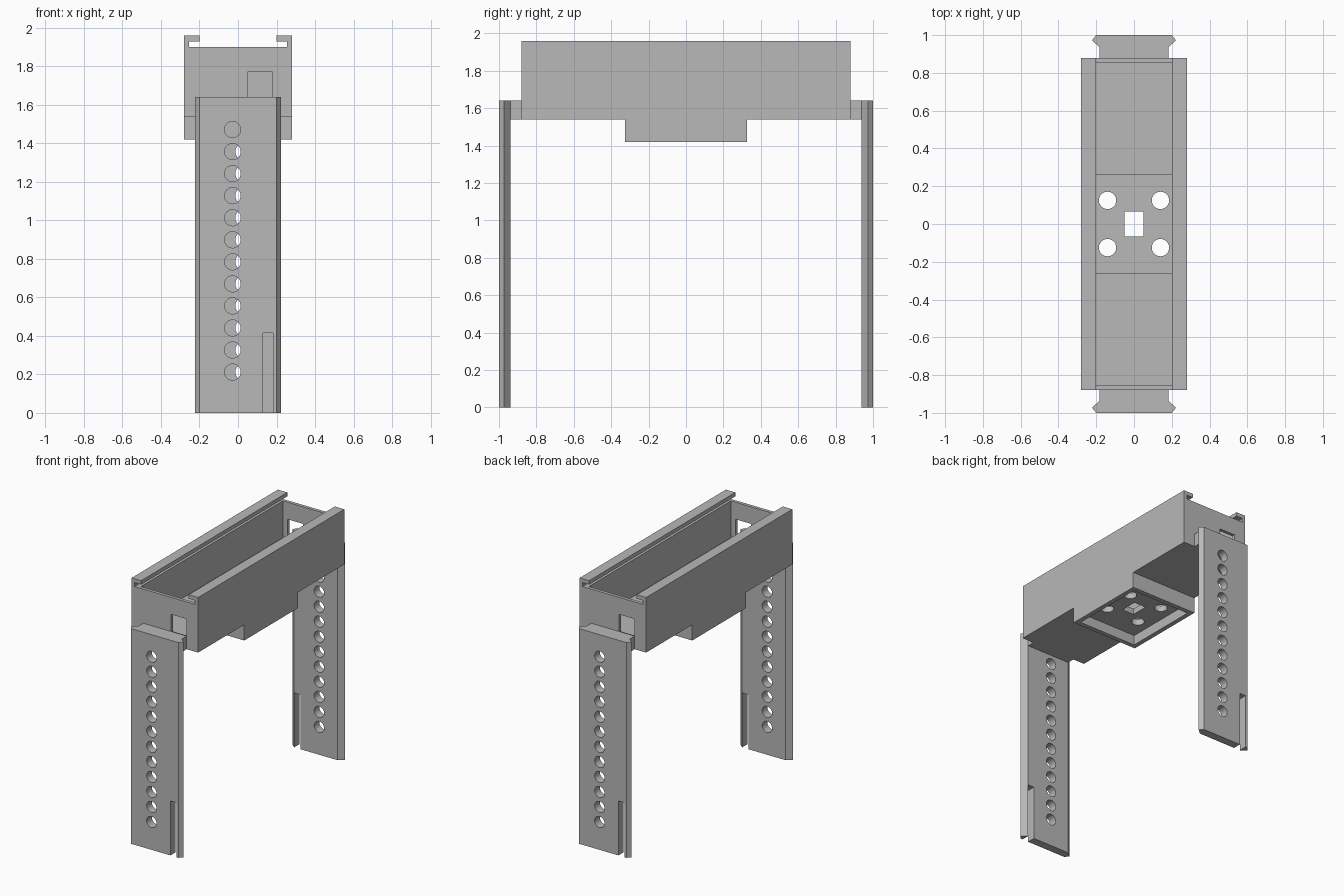
import bpy
import bmesh
from math import pi
from mathutils import Matrix, Vector

if "Cube" in bpy.data.objects:
    bpy.data.objects.remove(bpy.data.objects["Cube"], do_unlink=True)

grey = bpy.data.materials.new("plain grey")
grey.use_nodes = True
grey.diffuse_color = (0.48, 0.48, 0.48, 1)
grey.node_tree.nodes["Principled BSDF"].inputs["Base Color"].default_value = grey.diffuse_color


def make(name, bm):
    bmesh.ops.recalc_face_normals(bm, faces=bm.faces)
    mesh = bpy.data.meshes.new(name)
    bm.to_mesh(mesh)
    bm.free()
    mesh.materials.append(grey)
    ob = bpy.data.objects.new(name, mesh)
    bpy.context.collection.objects.link(ob)
    return ob


def prism(name, points, direction):
    """Extrude a closed outline along a vector."""
    bm = bmesh.new()
    face = bm.faces.new([bm.verts.new(p) for p in points])
    new = bmesh.ops.extrude_face_region(bm, geom=[face])["geom"]
    verts = [g for g in new if isinstance(g, bmesh.types.BMVert)]
    bmesh.ops.translate(bm, verts=verts, vec=Vector(direction))
    return make(name, bm)


def box(name, x0, x1, y0, y1, z0, z1):
    outline = [(x0, y0, z0), (x1, y0, z0), (x1, y1, z0), (x0, y1, z0)]
    return prism(name, outline, (0, 0, z1 - z0))


def cylinder(name, centre, radius, depth, axis):
    bm = bmesh.new()
    turn = Matrix.Rotation(pi / 2, 4, "X") if axis == "Y" else Matrix()
    bmesh.ops.create_cone(bm, cap_ends=True, segments=32, radius1=radius, radius2=radius,
                          depth=depth, matrix=Matrix.Translation(centre) @ turn)
    return make(name, bm)


def cut(ob, cutters):
    """Subtract each cutter, bake the result and delete the cutters."""
    for c in cutters:
        c.hide_render = True
        mod = ob.modifiers.new("cut", "BOOLEAN")
        mod.operation = "DIFFERENCE"
        mod.solver = "EXACT"
        mod.object = c
    bpy.context.view_layer.update()
    graph = bpy.context.evaluated_depsgraph_get()
    baked = bpy.data.meshes.new_from_object(ob.evaluated_get(graph))
    ob.modifiers.clear()
    ob.data = baked
    for c in cutters:
        bpy.data.objects.remove(c, do_unlink=True)


# Tray body with a deeper block under its middle
end, mid, low, under, top = 0.88, 0.325, 1.42, 1.54, 1.96
side = [(-end, under), (-mid, under), (-mid, low), (mid, low),
        (mid, under), (end, under), (end, top), (-end, top)]
tray = prism("tray_body", [(-0.28, y, z) for y, z in side], (0.56, 0, 0))

cutters = [
    box("rail_gap", -0.2, 0.2, -1, 1, 1.9, 2.1),
    box("rail_slot", -0.255, 0.255, -1, 1, 1.9, 1.93),
    box("cavity", -0.22, 0.22, -0.855, 0.855, 1.62, 1.915),
    box("floor_pit", -0.2, 0.2, -0.26, 0.26, 1.54, 1.7),
    box("underside_recess", -0.245, 0.245, -0.29, 0.29, 1.3, 1.495),
    box("centre_hole", -0.05, 0.05, -0.065, 0.065, 1.4, 1.7),
    box("front_window", 0.05, 0.18, -1, -0.8, 1.63, 1.77),
    box("back_window", -0.18, -0.05, 0.8, 1, 1.63, 1.77),
]
for sx in (-1, 1):
    for sy in (-1, 1):
        cutters.append(cylinder("screw_hole", (0.14 * sx, 0.125 * sy, 1.55), 0.046, 0.4, "Z"))
cut(tray, cutters)

# Legs: dovetail-edged plates with a row of holes and a slit at the foot
half = [(0.2, -1), (0.223, -0.972), (0.183, -0.937)]
outline = half + [(-x, y) for x, y in reversed(half)]
for name, angle in (("front", 0), ("back", pi)):
    leg = prism(name + "_leg", [(x, y, 0) for x, y in outline], (0, 0, 1.64))
    holes = [cylinder("leg_hole", (-0.028, -0.97, 0.212 + i * 0.1145), 0.042, 0.3, "Y")
             for i in range(12)]
    slit = box("foot_slit", 0.13, 0.182, -1.1, -0.9, -0.1, 0.415)
    cut(leg, holes + [slit])
    # Bridge joining the leg to the tray
    bridge = box(name + "_bridge", -0.183, 0.183, -0.938, -0.879, under, 1.64)
    for ob in (leg, bridge):
        ob.data.transform(Matrix.Rotation(angle, 4, "Z"))

# Flat faces with smooth hole walls
bpy.ops.object.select_all(action="DESELECT")
for ob in bpy.context.collection.objects:
    if ob.type == "MESH" and grey.name in ob.data.materials:
        ob.select_set(True)
        bpy.context.view_layer.objects.active = ob
bpy.ops.object.shade_smooth_by_angle(angle=pi / 6)
